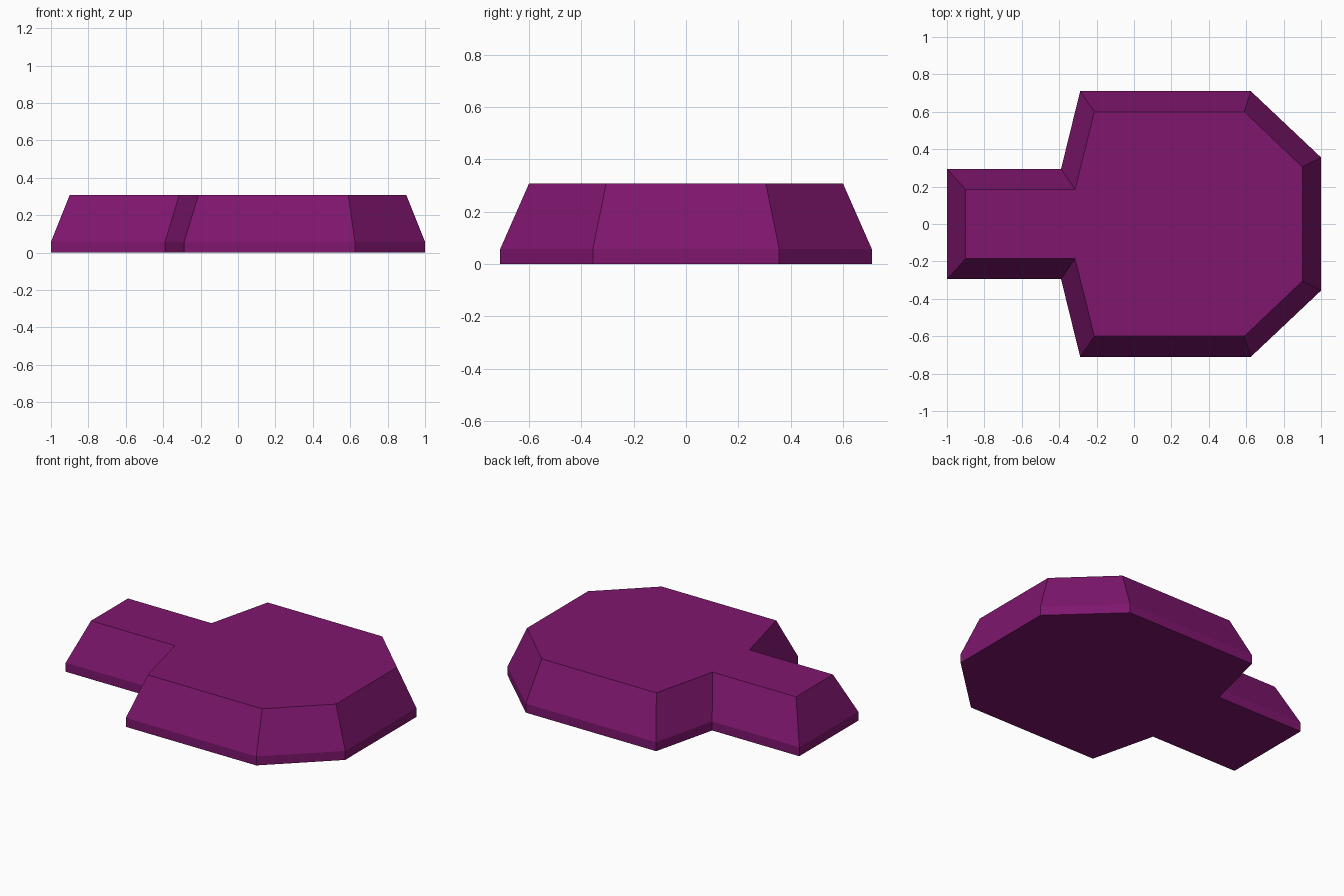
import bpy, bmesh

if "Cube" in bpy.data.objects:
    bpy.data.objects.remove(bpy.data.objects["Cube"])

# Half outlines (lower side, left to right), mirrored across y = 0
BASE = [(-1.0, -0.295), (-0.39, -0.295), (-0.288, -0.71), (0.625, -0.71), (1.0, -0.356)]
TOP = [(-0.9, -0.185), (-0.315, -0.185), (-0.212, -0.6), (0.59, -0.6), (0.9, -0.305)]


def ring(bm, half, z):
    outline = half + [(x, -y) for x, y in reversed(half)]
    return [bm.verts.new((x, y, z)) for x, y in outline]


# Upright rim below, sloped sides above, flat caps
bm = bmesh.new()
rings = [ring(bm, BASE, 0.0), ring(bm, BASE, 0.057), ring(bm, TOP, 0.307)]
for low, high in zip(rings, rings[1:]):
    n = len(low)
    for i in range(n):
        j = (i + 1) % n
        bm.faces.new((low[i], low[j], high[j], high[i]))
bm.faces.new(rings[0][::-1])
bm.faces.new(rings[-1])
bmesh.ops.recalc_face_normals(bm, faces=bm.faces)

mesh = bpy.data.meshes.new("bevelled_slab")
bm.to_mesh(mesh)
bm.free()
slab = bpy.data.objects.new("bevelled_slab", mesh)
bpy.context.collection.objects.link(slab)

# Purple finish
purple = bpy.data.materials.new("purple")
purple.diffuse_color = (0.21, 0.008, 0.155, 1.0)
purple.use_nodes = True
purple.node_tree.nodes["Principled BSDF"].inputs["Base Color"].default_value = purple.diffuse_color
mesh.materials.append(purple)
